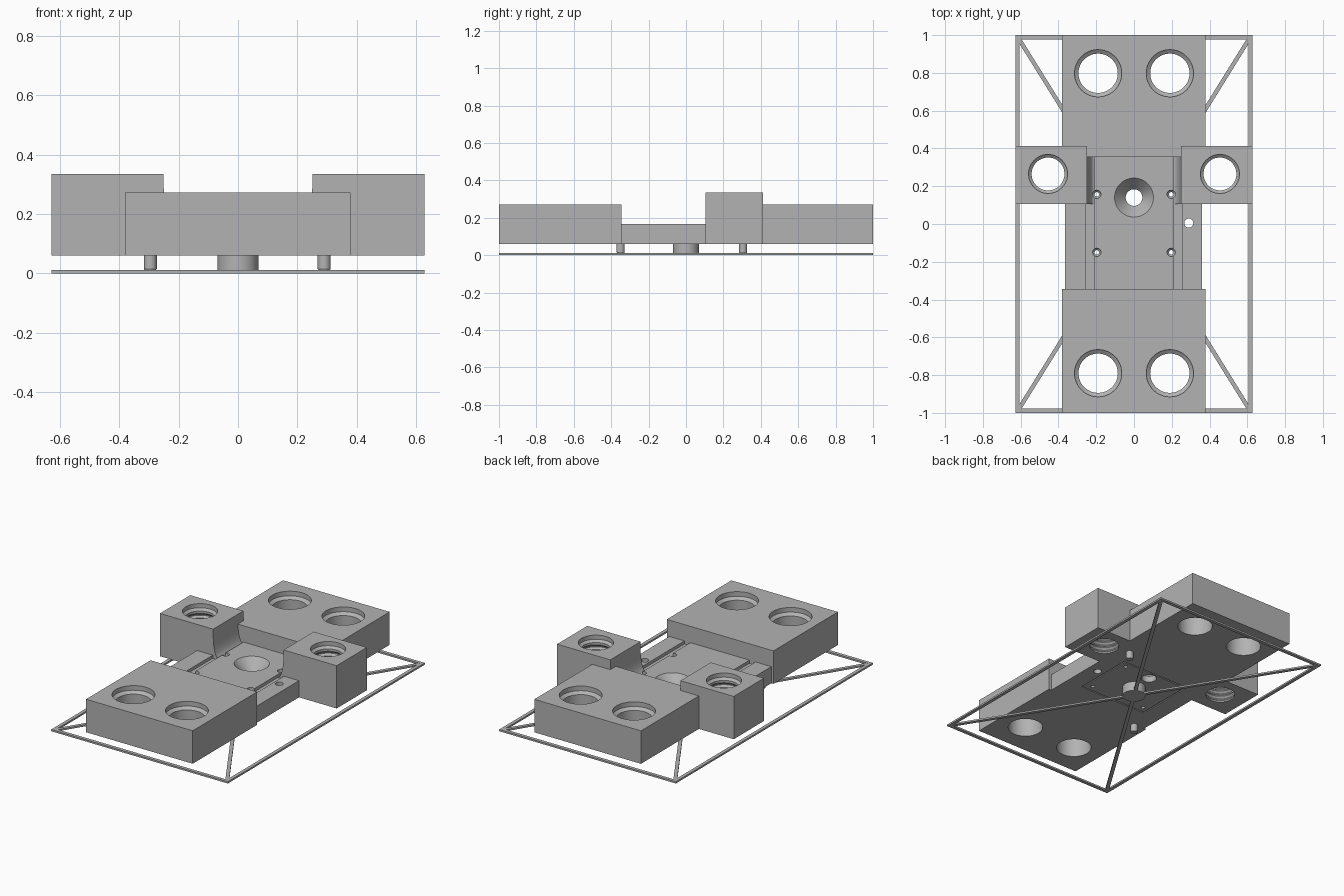
import bpy, bmesh, math
from mathutils import Matrix, Vector

if "Cube" in bpy.data.objects:
    bpy.data.objects.remove(bpy.data.objects["Cube"], do_unlink=True)

grey = bpy.data.materials.new("plain_grey")
grey.use_nodes = True
grey.diffuse_color = (0.45, 0.45, 0.45, 1)
grey.node_tree.nodes["Principled BSDF"].inputs["Base Color"].default_value = grey.diffuse_color


def finish(name, bm):
    bmesh.ops.recalc_face_normals(bm, faces=bm.faces)
    mesh = bpy.data.meshes.new(name)
    bm.to_mesh(mesh)
    bm.free()
    mesh.materials.append(grey)
    obj = bpy.data.objects.new(name, mesh)
    bpy.context.collection.objects.link(obj)
    return obj


def box(name, x0, x1, y0, y1, z0, z1):
    bm = bmesh.new()
    size = Matrix.Diagonal((x1 - x0, y1 - y0, z1 - z0, 1))
    mid = Matrix.Translation(((x0 + x1) / 2, (y0 + y1) / 2, (z0 + z1) / 2))
    bmesh.ops.create_cube(bm, size=1, matrix=mid @ size)
    return finish(name, bm)


def lathe(name, x, y, profile, sides=48):
    """Closed solid from (radius, height) rings."""
    bm = bmesh.new()
    rings = []
    for r, z in profile:
        rings.append([bm.verts.new((x + r * math.cos(math.tau * i / sides),
                                    y + r * math.sin(math.tau * i / sides), z))
                      for i in range(sides)])
    for low, high in zip(rings, rings[1:]):
        for i in range(sides):
            j = (i + 1) % sides
            bm.faces.new((low[i], low[j], high[j], high[i]))
    bm.faces.new(rings[0][::-1])
    bm.faces.new(rings[-1])
    return finish(name, bm)


def extrude_y(name, profile, y0, y1):
    bm = bmesh.new()
    face = bm.faces.new([bm.verts.new((x, y0, z)) for x, z in profile])
    new = bmesh.ops.extrude_face_region(bm, geom=[face])["geom"]
    bmesh.ops.translate(bm, vec=(0, y1 - y0, 0),
                        verts=[v for v in new if isinstance(v, bmesh.types.BMVert)])
    return finish(name, bm)


def combine(target, other, operation):
    bpy.context.view_layer.objects.active = target
    mod = target.modifiers.new("shape", 'BOOLEAN')
    mod.operation, mod.solver, mod.object = operation, 'EXACT', other
    bpy.ops.object.modifier_apply(modifier=mod.name)
    bpy.data.objects.remove(other, do_unlink=True)


def smooth(obj):
    bpy.ops.object.select_all(action='DESELECT')
    obj.select_set(True)
    bpy.context.view_layer.objects.active = obj
    bpy.ops.object.shade_smooth_by_angle(angle=math.radians(30))


BOTTOM, DECK, TOP, TALL = 0.06, 0.167, 0.272, 0.335

# Main body: low deck with a thick block at each end
body = box("body", -0.365, 0.36, -0.4, 0.4, BOTTOM, DECK)
combine(body, box("front_block", -0.38, 0.378, -1, -0.345, BOTTOM, TOP), 'UNION')
combine(body, box("back_block", -0.38, 0.378, 0.355, 1, BOTTOM, TOP), 'UNION')

# Shallow rail grooves along the deck
for s in (-1, 1):
    a, b = sorted((s * 0.21, s * 0.253))
    combine(body, box("groove", a, b, -0.345, 0.355, DECK - 0.02, 0.2), 'DIFFERENCE')

# Tall side blocks whose inner wall flares out at its foot
for s in (-1, 1):
    flare = [(0.25 - 0.042 * (1 - math.cos(a)), 0.29 - 0.14 * math.sin(a))
             for a in (math.pi / 2 * i / 8 for i in range(9))]
    outline = [(0.628, BOTTOM), (0.628, TALL), (0.25, TALL)] + flare + [(0.208, BOTTOM)]
    block = extrude_y("side_block", [(s * x, z) for x, z in outline], 0.105, 0.358)
    combine(body, block, 'UNION')
    a, b = sorted((s * 0.25, s * 0.628))
    combine(body, box("side_block_rear", a, b, 0.3, 0.412, BOTTOM, TALL), 'UNION')

# Countersunk round holes in the end blocks
for x in (-0.19, 0.19):
    for y in (-0.79, 0.798):
        profile = [(0.104, 0), (0.104, TOP - 0.045), (0.125, TOP - 0.03), (0.125, 0.4)]
        combine(body, lathe("hole", x, y, profile), 'DIFFERENCE')

# Threaded holes in the side blocks
for x in (-0.455, 0.455):
    profile = [(0.087, 0.04)]
    for i in range(6):
        z = 0.07 + i * 0.036
        profile += [(0.087, z), (0.099, z + 0.012), (0.099, z + 0.018), (0.087, z + 0.03)]
    profile += [(0.087, 0.295), (0.103, 0.308), (0.103, 0.4)]
    combine(body, lathe("threaded_hole", x, 0.265, profile), 'DIFFERENCE')

# Funnel, locating hole and screw holes in the deck
combine(body, lathe("funnel", 0, 0.14, [(0.044, 0), (0.044, 0.1), (0.103, DECK), (0.103, 0.3)]), 'DIFFERENCE')
combine(body, lathe("locating_hole", 0.29, 0.005, [(0.024, 0), (0.024, 0.3)], 24), 'DIFFERENCE')
for x in (-0.197, 0.197):
    for y in (-0.15, 0.157):
        profile = [(0.012, 0), (0.012, 0.13), (0.022, 0.14), (0.022, 0.2)]
        combine(body, lathe("screw_hole", x, y, profile, 20), 'DIFFERENCE')

# Fine rectangular groove on the underside
seam = box("seam", -0.245, 0.245, -0.2, 0.2, 0.04, BOTTOM + 0.006)
combine(seam, box("seam_inner", -0.237, 0.237, -0.192, 0.192, 0, 0.1), 'DIFFERENCE')
combine(body, seam, 'DIFFERENCE')
smooth(body)

# Centre post and two chamfered locating pegs
smooth(lathe("centre_post", 0, 0, [(0.069, 0.0), (0.069, BOTTOM)]))
for x, y in ((0.29, 0.305), (-0.295, -0.35)):
    smooth(lathe("peg", x, y, [(0.018, 0.01), (0.022, 0.016), (0.022, BOTTOM)], 24))

# Thin ground frame
frame = box("ground_frame", -0.628, 0.628, -1, 1, 0, 0.011)
combine(frame, box("opening", -0.606, 0.606, -0.978, 0.978, -1, 1), 'DIFFERENCE')

# Diagonal braces crossing under the centre
corner = Vector((0.612, 0.984))
for s in (-1, 1):
    half = corner.length
    brace = box("diagonal_brace", -half, half, -0.011, 0.011, 0, 0.0105)
    brace.rotation_euler.z = s * math.atan2(corner.y, corner.x)
